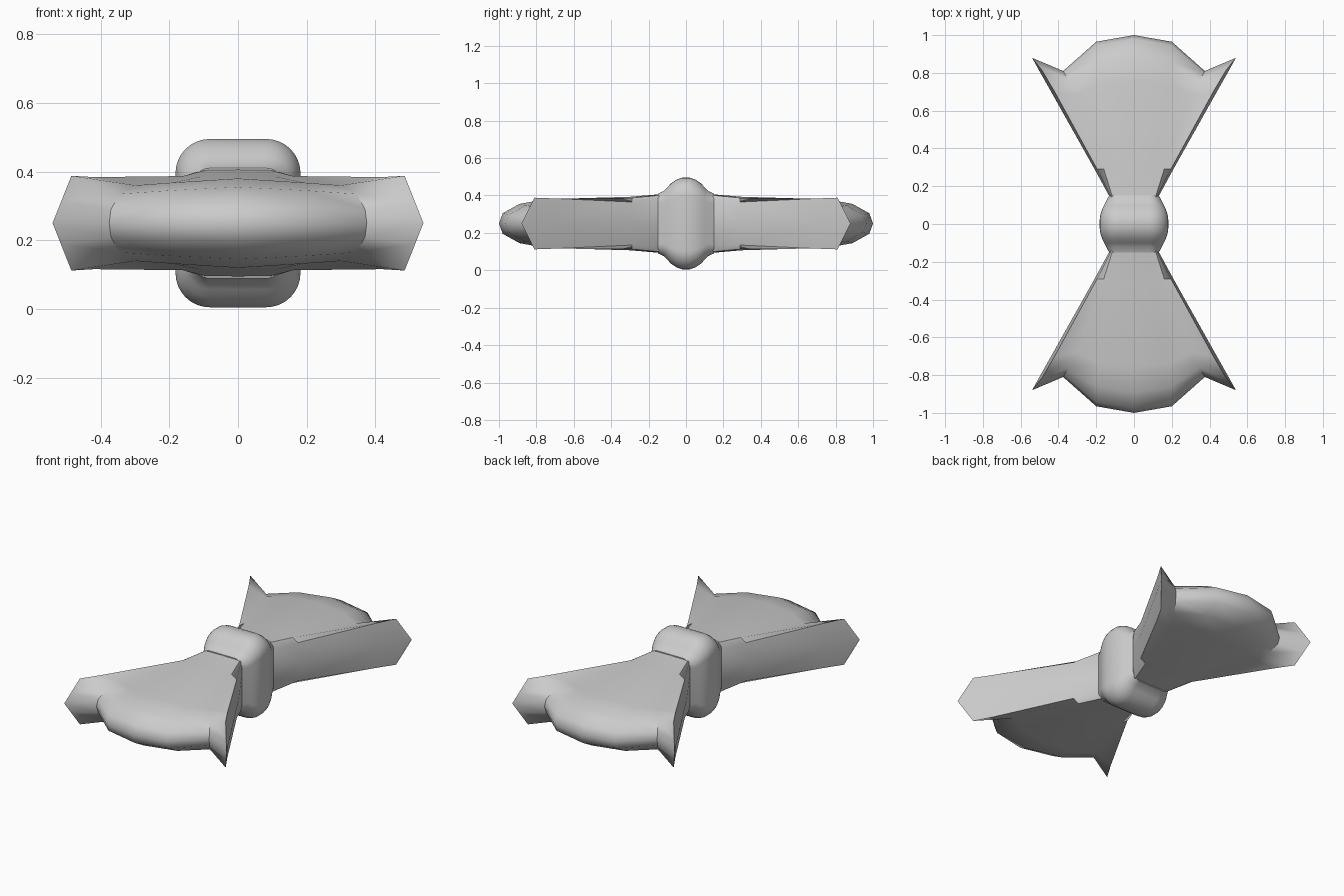
import bpy, bmesh, math

if "Cube" in bpy.data.objects:
    bpy.data.objects.remove(bpy.data.objects["Cube"])


def make_object(name, bm, z, angle):
    bmesh.ops.recalc_face_normals(bm, faces=bm.faces)
    mesh = bpy.data.meshes.new(name)
    bm.to_mesh(mesh)
    bm.free()
    obj = bpy.data.objects.new(name, mesh)
    bpy.context.collection.objects.link(obj)
    obj.location.z = z
    bpy.ops.object.select_all(action='DESELECT')
    bpy.context.view_layer.objects.active = obj
    obj.select_set(True)
    bpy.ops.object.shade_smooth_by_angle(angle=math.radians(angle))
    return obj


# Fabric wings: one eighth as rows from knot to flared end, columns centre to side
rows = [
    [(0, .10, .160), (.07, .10, .160), (.10, .10, .155), (.105, .10, .11), (.105, .10, 0)],
    [(0, .30, .143), (.10, .30, .137), (.16, .29, .137), (.195, .29, .115), (.214, .30, 0)],
    [(0, .75, .130), (.19, .74, .118), (.30, .68, .110), (.42, .70, .134), (.45, .72, 0)],
    [(0, .89, .105), (.20, .86, .095), (.345, .76, .085), (.485, .81, .138), (.501, .81, 0)],
    [(0, .98, .055), (.20, .945, .048), (.37, .80, .04), (.516, .85, .06), (.52, .845, 0)],
    [(0, 1.0, 0), (.20, .965, 0), (.375, .81, 0), (.54, .88, 0), (.54, .88, 0)],
]
bm = bmesh.new()
grid = [[bm.verts.new(p) for p in row] for row in rows]
for a, b in zip(grid, grid[1:]):
    for j in range(4):
        bm.faces.new((a[j], a[j + 1], b[j + 1], b[j]))
bmesh.ops.remove_doubles(bm, verts=bm.verts, dist=.0005)
bmesh.ops.recalc_face_normals(bm, faces=bm.faces)
centre = [f for f in bm.faces if f.normal.z > .8]
if centre == [] :
    bmesh.ops.reverse_faces(bm, faces=bm.faces)
wings = make_object("bow_wings", bm, .25, 50)
mirror = wings.modifiers.new("symmetry", 'MIRROR')
mirror.use_axis = (True, True, True)
mirror.merge_threshold = .001
bpy.ops.object.modifier_move_to_index(modifier="symmetry", index=0)


# Centre knot: rounded rectangles lofted along y
def rounded_rect(bm, y, w, h, r, steps=8):
    ring = []
    for k, (sx, sz) in enumerate(((1, 1), (-1, 1), (-1, -1), (1, -1))):
        for i in range(steps + 1):
            t = math.pi / 2 * (k + i / steps)
            ring.append(bm.verts.new((sx * (w - r) + r * math.cos(t), y,
                                      sz * (h - r) + r * math.sin(t))))
    return ring


# Half-depth, x inset, z inset
half = [(.02, 0, 0), (.05, .004, .01), (.08, .014, .03),
        (.10, .024, .052), (.12, .034, .072), (.15, .05, .085)]
profile = [(-y, a, b) for y, a, b in reversed(half)] + half
bm = bmesh.new()
rings = [rounded_rect(bm, y, .182 - a, .245 - b, .10 - a) for y, a, b in profile]
n = len(rings[0])
for a, b in zip(rings, rings[1:]):
    for i in range(n):
        bm.faces.new((a[i], a[(i + 1) % n], b[(i + 1) % n], b[i]))
bm.faces.new(rings[0])
bm.faces.new(rings[-1])
make_object("centre_knot", bm, .25, 50)
